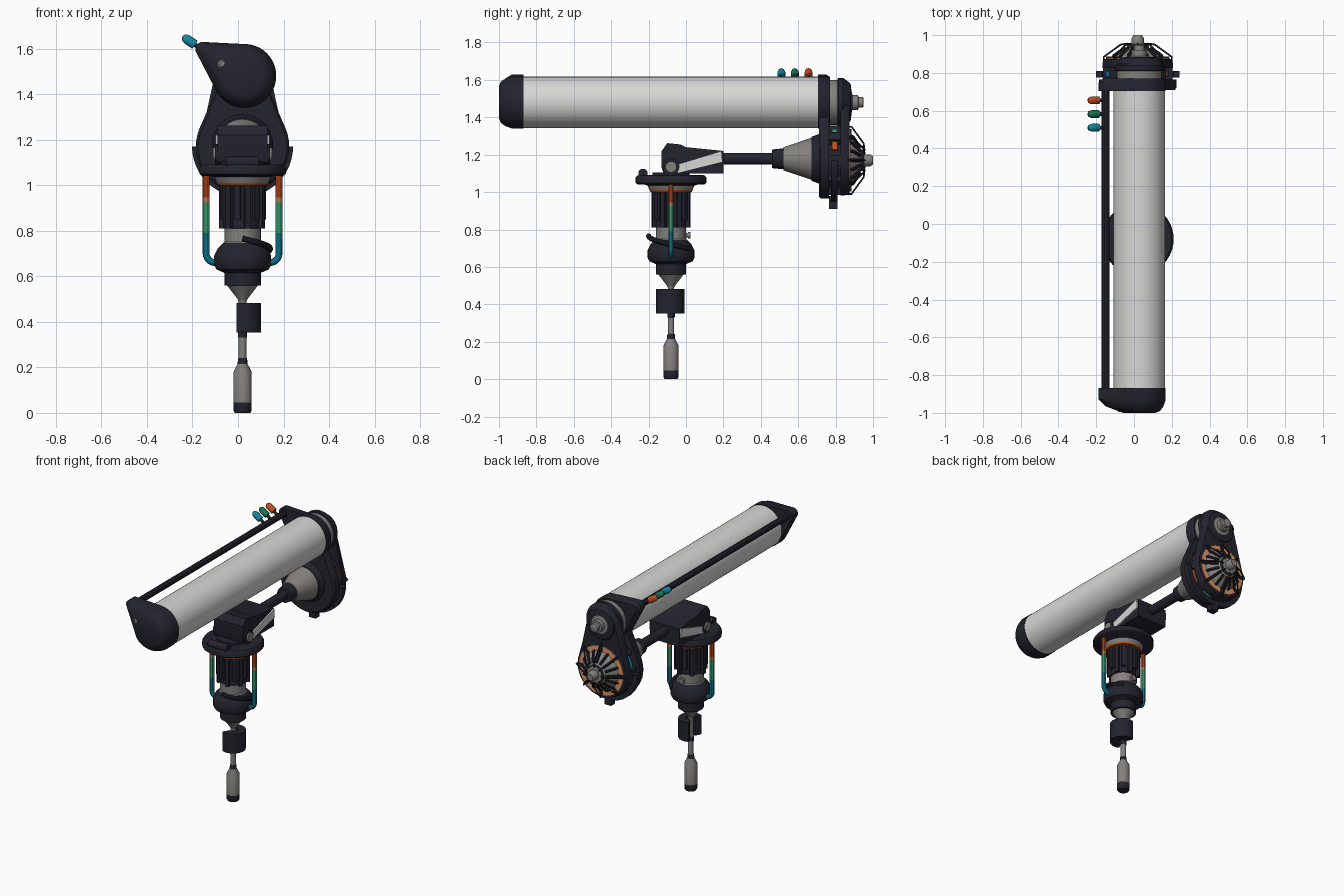
import bpy, bmesh, math
from math import sin, cos, pi
from mathutils import Vector, Matrix

old = bpy.data.objects.get("Cube")
if old:
    bpy.data.objects.remove(old, do_unlink=True)


def colour(name, r, g, b):
    m = bpy.data.materials.new(name)
    m.use_nodes = True
    m.diffuse_color = (r, g, b, 1)
    node = next(n for n in m.node_tree.nodes if n.type == 'BSDF_PRINCIPLED')
    node.inputs["Base Color"].default_value = (r, g, b, 1)
    node.inputs["Roughness"].default_value = 0.6
    return m


DARK = colour("dark navy", .017, .017, .028)
GREY = colour("metal grey", .23, .22, .205)
LIGHT = colour("light grey", .68, .68, .67)
ORANGE = colour("burnt orange", .54, .075, .012)
PEACH = colour("copper", .75, .3, .14)
GREEN = colour("mint green", .06, .46, .22)
FOREST = colour("deep green", .01, .17, .1)
TEAL = colour("teal", .008, .24, .37)


def finish(ob):
    bpy.ops.object.select_all(action='DESELECT')
    ob.select_set(True)
    bpy.context.view_layer.objects.active = ob
    bpy.ops.object.shade_smooth_by_angle(angle=math.radians(35))


# Skin a stack of equal point rings, one material per band, with end caps
def skin(name, rings, mats):
    bm = bmesh.new()
    rows = [[bm.verts.new(p) for p in ring] for ring in rings]
    slots = list(dict.fromkeys(mats))
    n = len(rows[0])
    for a, b, m in zip(rows, rows[1:], mats):
        for i in range(n):
            f = bm.faces.new((a[i], a[(i + 1) % n], b[(i + 1) % n], b[i]))
            f.material_index = slots.index(m)
    for row, m in ((rows[0], mats[0]), (rows[-1], mats[-1])):
        bm.faces.new(row).material_index = slots.index(m)
    bmesh.ops.recalc_face_normals(bm, faces=bm.faces)
    me = bpy.data.meshes.new(name)
    bm.to_mesh(me)
    bm.free()
    for m in slots:
        me.materials.append(m)
    ob = bpy.data.objects.new(name, me)
    bpy.context.collection.objects.link(ob)
    finish(ob)
    return ob


# Turned part: steps are (radius, distance along axis, material of next band)
def lathe(name, origin, axis, steps, n=32):
    q = Vector(axis).to_track_quat('Z', 'Y')
    rings = [[Vector(origin) + q @ Vector((r * cos(2 * pi * i / n), r * sin(2 * pi * i / n), t))
              for i in range(n)] for r, t, m in steps]
    return skin(name, rings, [s[2] for s in steps[:-1]])


# Rounded plate wrapped around circles (x, z, r), one set of circles per depth
def wrapped(name, layers, mat=DARK, n=48):
    rings = []
    for y, circles in layers:
        ring = []
        for i in range(n):
            c, s = cos(2 * pi * i / n), sin(2 * pi * i / n)
            x, z, r = max(circles, key=lambda k: k[0] * c + k[1] * s + k[2])
            ring.append((x + r * c, y, z + r * s))
        rings.append(ring)
    return skin(name, rings, [mat] * (len(rings) - 1))


# Flat outline in the side plane, extruded across x
def side_plate(name, outline, x0, x1, mat):
    return skin(name, [[(x, y, z) for y, z in outline] for x in (x0, x1)], [mat])


# Curved bar covering part of a circle; to_world places (u, v, depth)
def arc_bar(name, r0, r1, a0, a1, t0, t1, to_world, mat, n=24):
    rings = []
    for i in range(n + 1):
        a = math.radians(a0 + (a1 - a0) * i / n)
        rings.append([to_world(r * cos(a), r * sin(a), t)
                      for r, t in ((r0, t0), (r1, t0), (r1, t1), (r0, t1))])
    return skin(name, rings, [mat] * n)


def pipe(name, points, r, mat):
    cu = bpy.data.curves.new(name, 'CURVE')
    cu.dimensions = '3D'
    cu.bevel_depth, cu.bevel_resolution, cu.use_fill_caps = r, 3, True
    sp = cu.splines.new('POLY')
    sp.points.add(len(points) - 1)
    for p, co in zip(sp.points, points):
        p.co = (*co, 1)
    cu.materials.append(mat)
    ob = bpy.data.objects.new(name, cu)
    bpy.context.collection.objects.link(ob)
    bpy.ops.object.select_all(action='DESELECT')
    ob.select_set(True)
    bpy.context.view_layer.objects.active = ob
    bpy.ops.object.convert(target='MESH')
    finish(bpy.context.object)


def box(name, size, matrix, mat):
    x, y, z = (s / 2 for s in size)
    rings = [[matrix @ Vector(p) for p in ((-x, -y, h), (x, -y, h), (x, y, h), (-x, y, h))]
             for h in (-z, z)]
    return skin(name, rings, [mat])


CX, CY = .02, -.08
UP, BACK = (0, 0, 1), (0, 1, 0)
post = (CX, CY, 0)

# Hanging tool: tip, handle and thin shaft
lathe("tool_handle", post, UP, [(.034, 0, DARK), (.04, .01, DARK), (.04, .045, GREY), (.04, .18, GREY),
      (.022, .215, DARK), (.02, .24, GREY), (.017, .241, GREY), (.017, .33, DARK), (.02, .331, DARK),
      (.02, .36, GREY), (.017, .361, GREY), (.017, .49, GREY), (.022, .5, GREY), (.068, .56, GREY)])
arc_bar("shaft_clamp", .03, .076, -115, 115, .352, .482,
        lambda u, v, t: (CX + .005 + u, CY - .005 + v, t), DARK)
box("clamp_bridge", (.05, .04, .11), Matrix.Translation((CX + .03, CY, .415)), DARK)

# Main column
lathe("column", post, UP, [(.08, .56, DARK), (.08, .615, DARK), (.115, .63, DARK), (.125, .65, DARK),
      (.125, .69, DARK), (.11, .72, DARK), (.085, .745, GREY), (.08, .75, GREY), (.08, .81, DARK),
      (.085, .811, DARK), (.085, .995, ORANGE), (.11, 1.0, ORANGE), (.115, 1.01, GREY),
      (.125, 1.035, DARK), (.14, 1.04, DARK), (.14, 1.05, DARK)])
for i in range(14):
    a = 2 * pi * i / 14
    h = .19 if i % 2 else .15
    box(f"column_rib_{i}", (.035, .024, h), Matrix.Translation(post) @ Matrix.Rotation(a, 4, 'Z')
        @ Matrix.Translation((.086, 0, 1 - h / 2)), DARK)
pipe("column_hook", [(CX + .12 * cos(a), CY + .12 * sin(a), .765 - .07 * k / 11)
     for k in range(12) for a in [-pi / 2 + k * pi / 14]], .014, DARK)
lathe("column_pin", (CX, CY + .07, .77), BACK, [(.012, 0, GREY), (.012, .02, GREY), (.018, .021, GREY),
      (.018, .035, GREY)], 12)

# Coloured pipes on both sides of the column
for s, side in ((1, "left"), (-1, "right")):
    x = CX + .16 * s
    bend = [(x - s * .04 * (1 - cos(a)), CY, .7 - .04 * sin(a)) for a in [k * pi / 12 for k in range(7)]]
    pipe(f"{side}_pipe_lower", [(x, CY, .79)] + bend + [(CX + .08 * s, CY, .66)], .015, TEAL)
    for nm, lo, hi, m in (("middle", .79, .925, GREEN), ("band", .925, .945, PEACH), ("upper", .945, 1.05, ORANGE)):
        pipe(f"{side}_pipe_{nm}", [(x, CY, lo), (x, CY, hi)], .015, m)

# Turntable and pivot block
lathe("turntable", post, UP, [(.175, 1.04, DARK), (.19, 1.05, DARK), (.19, 1.075, DARK), (.18, 1.09, DARK),
      (.1, 1.092, DARK), (.1, 1.105, DARK)], 40)
lathe("turntable_roll", (CX - .07, CY - .15, 1.1), (1, 0, 0), [(.025, 0, DARK), (.025, .14, DARK)], 16)
side_plate("pivot_block", [(-.12, 1.1), (-.13, 1.13), (-.13, 1.22), (-.1, 1.262), (-.03, 1.255), (.0, 1.24),
           (.2, 1.22), (.2, 1.1)], -.09, .13, DARK)
for x, side in ((.13, "left"), (-.099, "right")):
    side_plate(f"{side}_brace", [(-.045, 1.1), (-.04, 1.15), (.19, 1.22), (.195, 1.16)], x, x + .009, LIGHT)
lathe("pivot_pin", (CX - .13, CY, 1.135), (1, 0, 0), [(.03, 0, GREY), (.03, .26, GREY)], 20)

# Horizontal arm flaring into the drum
AZ = 1.17
lathe("arm", (CX, 0, AZ + .008), BACK, [(.031, .19, DARK), (.031, .46, DARK), (.05, .461, DARK), (.056, .52, GREY),
      (.062, .521, GREY), (.112, .67, DARK), (.118, .672, DARK), (.14, .73, DARK)])
lathe("drum_core", (CX, 0, AZ), BACK, [(.15, .72, DARK), (.15, .85, GREY), (.135, .873, GREY), (.125, .89, GREY),
      (.06, .935, DARK), (.055, .95, GREY), (.032, .952, GREY), (.032, .985, GREY), (.022, 1, GREY)])
lathe("copper_ring", (CX, 0, AZ), BACK, [(.165, .86, PEACH), (.165, .879, PEACH), (.13, .88, PEACH)], 40)


def drum_space(u, v, t):
    return (CX + u, t, AZ + v)


# Two linking plates that join the drum to the long tube
TX, TZ = .028, 1.48
wrapped("front_link_plate", [(.71, [(CX, AZ, .195), (CX, 1.42, .1)]), (.72, [(CX, AZ, .205), (CX, 1.42, .105)]),
        (.765, [(CX, AZ, .205), (CX, 1.42, .105)])])
wrapped("rear_link_plate", [(.825, [(CX, AZ, .187), (CX, TZ, .12)]), (.85, [(CX, AZ, .187), (CX, TZ, .12)]),
        (.873, [(CX, AZ, .18), (CX, TZ, .1)])])
arc_bar("drum_guard", .19, .222, 180, 360, .775, .81, drum_space, DARK)
box("drum_foot", (.05, .045, .07), Matrix.Translation((CX, .787, .945)), DARK)
for i, (a, m) in enumerate(((20, ORANGE), (75, GREEN), (130, TEAL), (200, TEAL), (255, GREEN), (310, ORANGE))):
    arc_bar(f"drum_cable_{i}", .15, .172, a, a + 42, .78, .81, drum_space, m, 10)
drum = Matrix.Translation((CX, 0, AZ))
for i in range(16):
    turn = drum @ Matrix.Rotation(2 * pi * i / 16, 4, 'Y')
    pipe(f"drum_rib_{i}", [turn @ Vector(p) for p in ((.135, .87, 0), (.125, .893, 0), (.07, .93, 0))], .009, DARK)
    if i % 2 == 0:
        box(f"drum_spacer_{i}", (.04, .08, .055), turn @ Matrix.Translation((.165, .79, 0)), DARK)
        box(f"copper_divider_{i}", (.04, .012, .02), turn @ Matrix.Translation((.148, .88, 0)), DARK)
        pipe(f"cage_wire_{i}", [turn @ Vector(p) for p in
             ((.18, .86, 0), (.18, .885, 0), (.09, .95, 0), (.05, .955, 0))], .005, DARK)

# Long tube with a cap at each end
lathe("long_tube", (TX, 0, TZ), BACK, [(.137, -.88, LIGHT), (.137, .72, LIGHT)], 48)
head, beak = (TX, TZ, .14), (-.155, 1.597, .032)
wrapped("front_cap", [(-.868, [head, beak]), (-.93, [head, beak]),
        (-.965, [(TX, TZ, .128), (-.13, 1.585, .02)]), (-.99, [(TX, TZ, .11), (-.07, 1.54, .015)]),
        (-1, [(TX, TZ, .085), (-.03, 1.52, .01)])])
lathe("front_cap_stud", (-.068, -.96, 1.532), (0, -1, 0), [(.02, 0, GREY), (.02, .03, GREY), (.012, .036, GREY)], 12)
wrapped("rear_cap", [(.705, [head, beak]), (.75, [head, beak]), (.77, [(TX, TZ, .13), (-.14, 1.59, .025)])])
lathe("rear_neck", (TX, 0, TZ), BACK, [(.12, .76, GREY), (.12, .81, DARK), (.13, .812, DARK), (.13, .84, DARK),
      (.1, .88, DARK), (.06, .885, GREY), (.04, .89, GREY), (.04, .92, GREY), (.028, .922, GREY),
      (.028, .945, GREY), (.02, .95, GREY)])

# Slim rail beside the tube, with three signal bulbs
pipe("side_rail", [(-.15, -.9, 1.592), (-.15, .73, 1.592)], .021, DARK)
for y, m, nm in ((.51, TEAL, "teal"), (.582, FOREST, "green"), (.655, ORANGE, "orange")):
    lathe(f"{nm}_bulb", (-.165, y, 1.6), (-.8, 0, .55), [(.01, 0, DARK), (.01, .028, m), (.021, .029, m),
          (.021, .07, m), (.016, .087, m), (.006, .095, m)], 16)

# Round bosses on the turntable sides
for s, side in ((1, "left"), (-1, "right")):
    lathe(f"{side}_boss", (CX + .1 * s, CY, 1.135), (s, 0, 0), [(.045, 0, DARK), (.045, .02, DARK)], 20)
